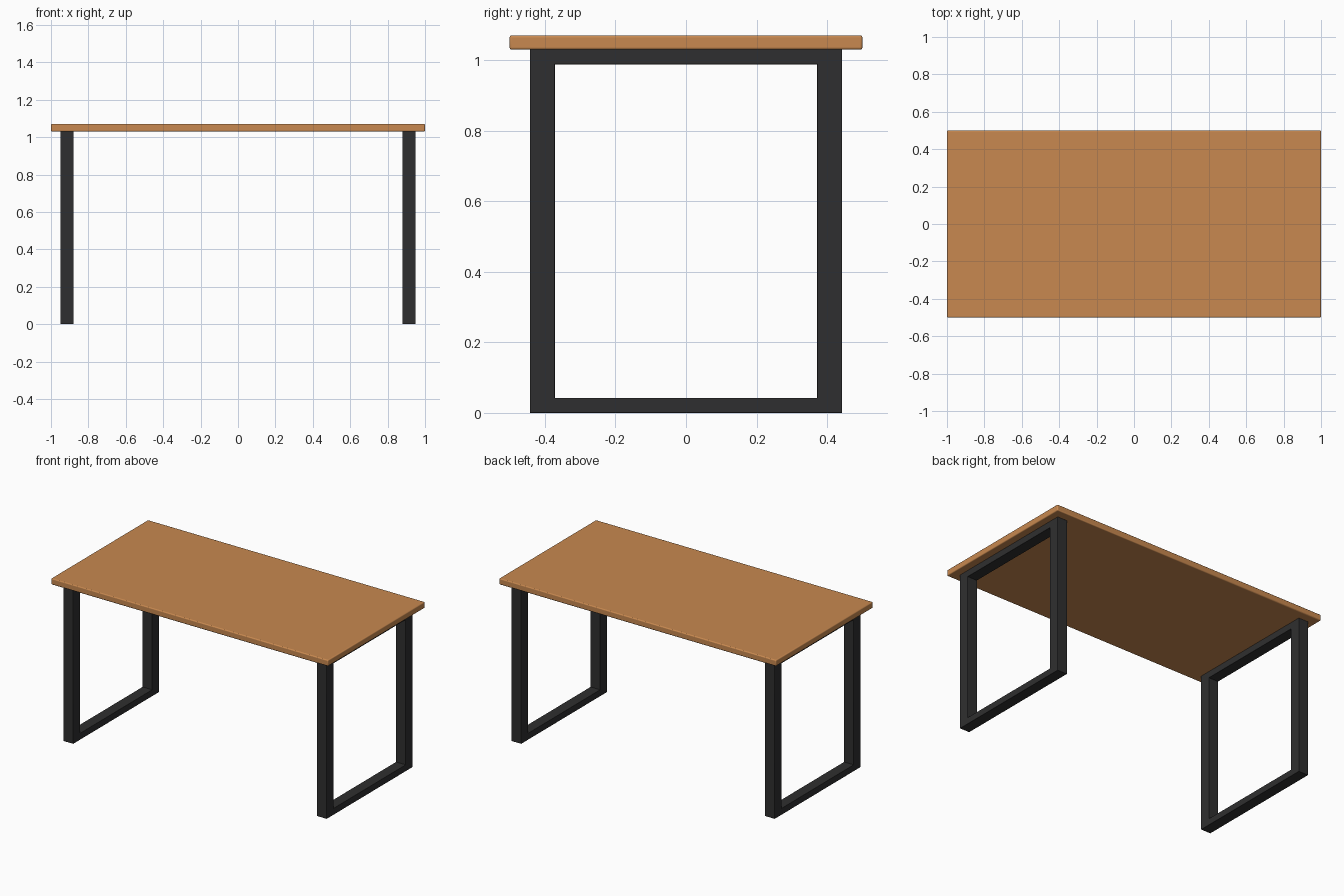
import bpy

if "Cube" in bpy.data.objects:
    bpy.data.objects.remove(bpy.data.objects["Cube"])


def material(name, rgb):
    m = bpy.data.materials.new(name)
    m.diffuse_color = (*rgb, 1.0)
    m.use_nodes = True
    m.node_tree.nodes["Principled BSDF"].inputs["Base Color"].default_value = m.diffuse_color
    return m


wood = material("warm wood", (0.58, 0.25, 0.08))
metal = material("black metal", (0.028, 0.028, 0.029))


def box(name, lo, hi, mat, bevel):
    bpy.ops.mesh.primitive_cube_add(size=1, location=[(a + b) / 2 for a, b in zip(lo, hi)])
    ob = bpy.context.object
    ob.name = name
    ob.scale = [b - a for a, b in zip(lo, hi)]
    bpy.ops.object.transform_apply(location=False, rotation=False, scale=True)
    ob.data.materials.append(mat)
    mod = ob.modifiers.new("edge rounding", "BEVEL")
    mod.width = bevel
    mod.segments = 3
    bpy.ops.object.shade_smooth_by_angle()
    return ob


# Tabletop with softened edges
box("tabletop", (-1, -0.5, 1.03), (1, 0.5, 1.07), wood, 0.006)

# Two rectangular leg frames, one at each end
T, RAIL, H, Y = 0.07, 0.042, 1.03, 0.442
for side, x in (("left", -0.95), ("right", 0.95 - T)):
    for end, y in (("front", -Y), ("back", Y - T)):
        box(f"{side}_{end}_leg", (x, y, 0), (x + T, y + T, H), metal, 0.001)
    for level, z in (("bottom", 0), ("top", H - RAIL)):
        box(f"{side}_{level}_rail", (x, -Y, z), (x + T, Y, z + RAIL), metal, 0.001)
